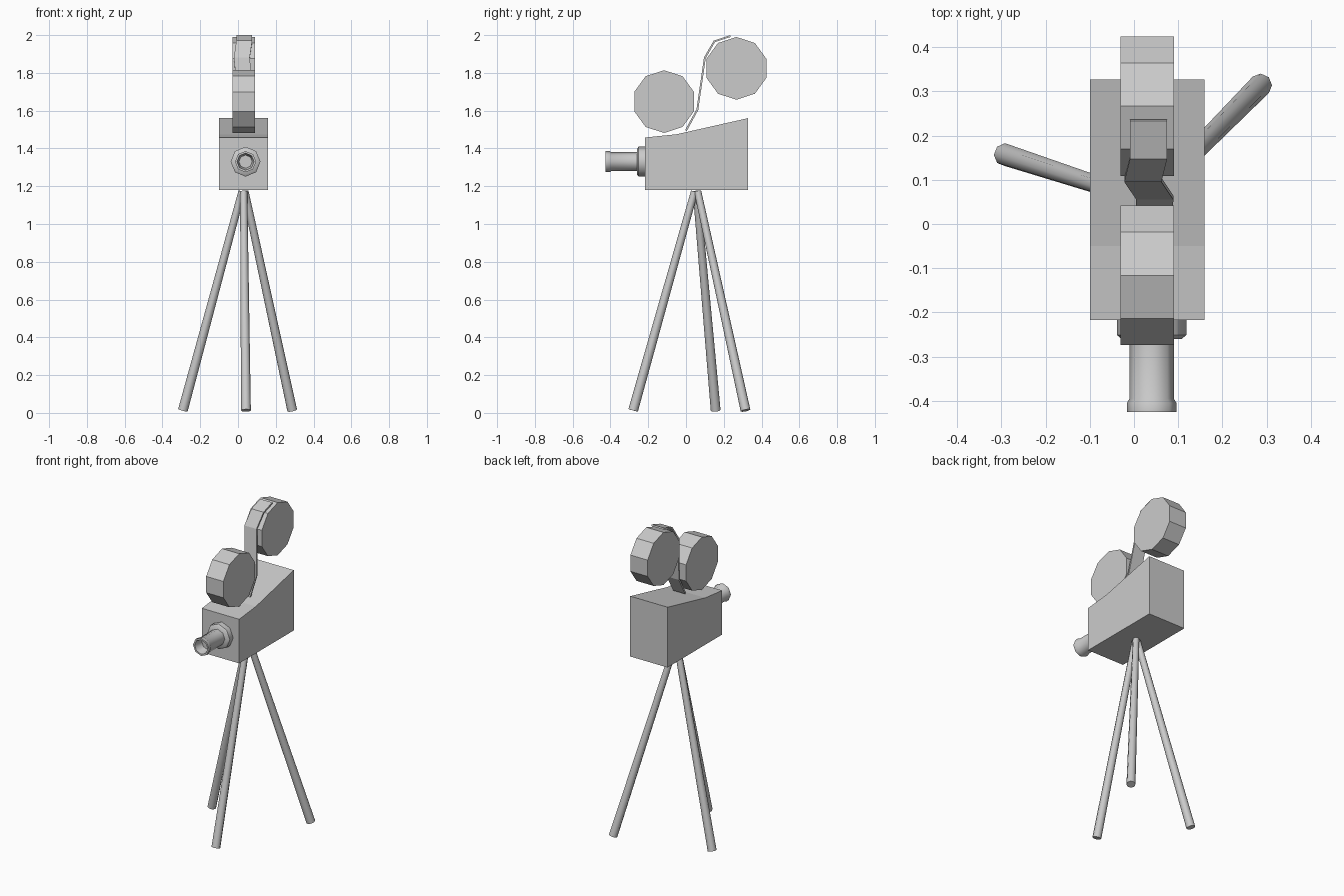
import bpy, bmesh, math
from mathutils import Vector

if "Cube" in bpy.data.objects:
    bpy.data.objects.remove(bpy.data.objects["Cube"])


def make(name, verts, faces, smooth=None):
    """Create an object from points and faces, with outward normals."""
    me = bpy.data.meshes.new(name)
    me.from_pydata(verts, [], faces)
    bm = bmesh.new()
    bm.from_mesh(me)
    bmesh.ops.recalc_face_normals(bm, faces=bm.faces)
    bm.to_mesh(me)
    bm.free()
    ob = bpy.data.objects.new(name, me)
    bpy.context.collection.objects.link(ob)
    if smooth:
        bpy.ops.object.select_all(action='DESELECT')
        ob.select_set(True)
        bpy.context.view_layer.objects.active = ob
        bpy.ops.object.shade_smooth_by_angle(angle=math.radians(smooth))
    return ob


def extrude_x(name, profile, x0, x1):
    """Extrude a (y, z) outline from x0 to x1."""
    n = len(profile)
    verts = [(x, y, z) for x in (x0, x1) for y, z in profile]
    faces = [list(range(n)), list(range(n, 2 * n))]
    faces += [(i, (i + 1) % n, n + (i + 1) % n, n + i) for i in range(n)]
    return make(name, verts, faces)


def loft(name, origin, axis, side, profile, n=8, smooth=46):
    """Spin a (distance, radius) profile about an axis and cap both ends."""
    axis = Vector(axis).normalized()
    u = (Vector(side) - axis * axis.dot(Vector(side))).normalized()
    v = axis.cross(u)
    verts = []
    for d, r in profile:
        for k in range(n):
            a = math.tau * k / n
            verts.append(Vector(origin) + axis * d
                         + (u * math.cos(a) + v * math.sin(a)) * r)
    faces = [list(range(n)), list(range(len(verts) - n, len(verts)))]
    for j in range(len(profile) - 1):
        for k in range(n):
            k2 = (k + 1) % n
            faces.append((j * n + k, j * n + k2, (j + 1) * n + k2, (j + 1) * n + k))
    return make(name, verts, faces, smooth)


# Camera body with a bent, rising top
extrude_x("camera_body", [(-0.217, 1.18), (0.327, 1.18), (0.327, 1.56),
                          (-0.05, 1.475), (-0.217, 1.458)], -0.10, 0.16)

# Two ten-sided film reels
for name, cy, cz in (("front_reel", -0.116, 1.648), ("rear_reel", 0.267, 1.824)):
    ring = [(cy + 0.166 * math.sin(math.tau * k / 10),
             cz + 0.166 * math.cos(math.tau * k / 10)) for k in range(10)]
    extrude_x(name, ring, -0.03, 0.09)

# Film strip: x centre, y, z along its path
path = [(0.045, 0.0, 1.495), (0.047, 0.06, 1.605), (0.02, 0.10, 1.88),
        (0.033, 0.15, 1.967), (0.033, 0.235, 1.995)]
pts = [(x + s * 0.042, y, z) for x, y, z in path for s in (-1, 1)]
strip = make("film_strip", pts, [(2 * i, 2 * i + 1, 2 * i + 3, 2 * i + 2)
                                 for i in range(len(path) - 1)])
mod = strip.modifiers.new("thickness", 'SOLIDIFY')
mod.thickness = 0.01
mod.offset = 0

# Lens mount and hollow-ended lens barrel, pointing forwards
lens_base = (0.04, -0.217, 1.33)
loft("lens_mount", lens_base, (0, -1, 0), (1, 0, 0),
     [(0, 0.079), (0.034, 0.079), (0.043, 0.068)])
loft("lens_barrel", lens_base, (0, -1, 0), (1, 0, 0),
     [(0.03, 0.05), (0.178, 0.05), (0.188, 0.056), (0.208, 0.056),
      (0.208, 0.045), (0.15, 0.035)])

# Tripod legs, slightly thicker at the feet
legs = {"front_leg": ((0.03, 0.045, 1.172), (0.042, -0.28, 0.013)),
        "left_leg": ((0.021, 0.055, 1.172), (-0.292, 0.157, 0.013)),
        "right_leg": ((0.037, 0.062, 1.172), (0.287, 0.315, 0.013))}
for name, (top, foot) in legs.items():
    axis = Vector(foot) - Vector(top)
    loft(name, top, axis, (1, 0, 0), [(0, 0.019), (axis.length, 0.026)])
